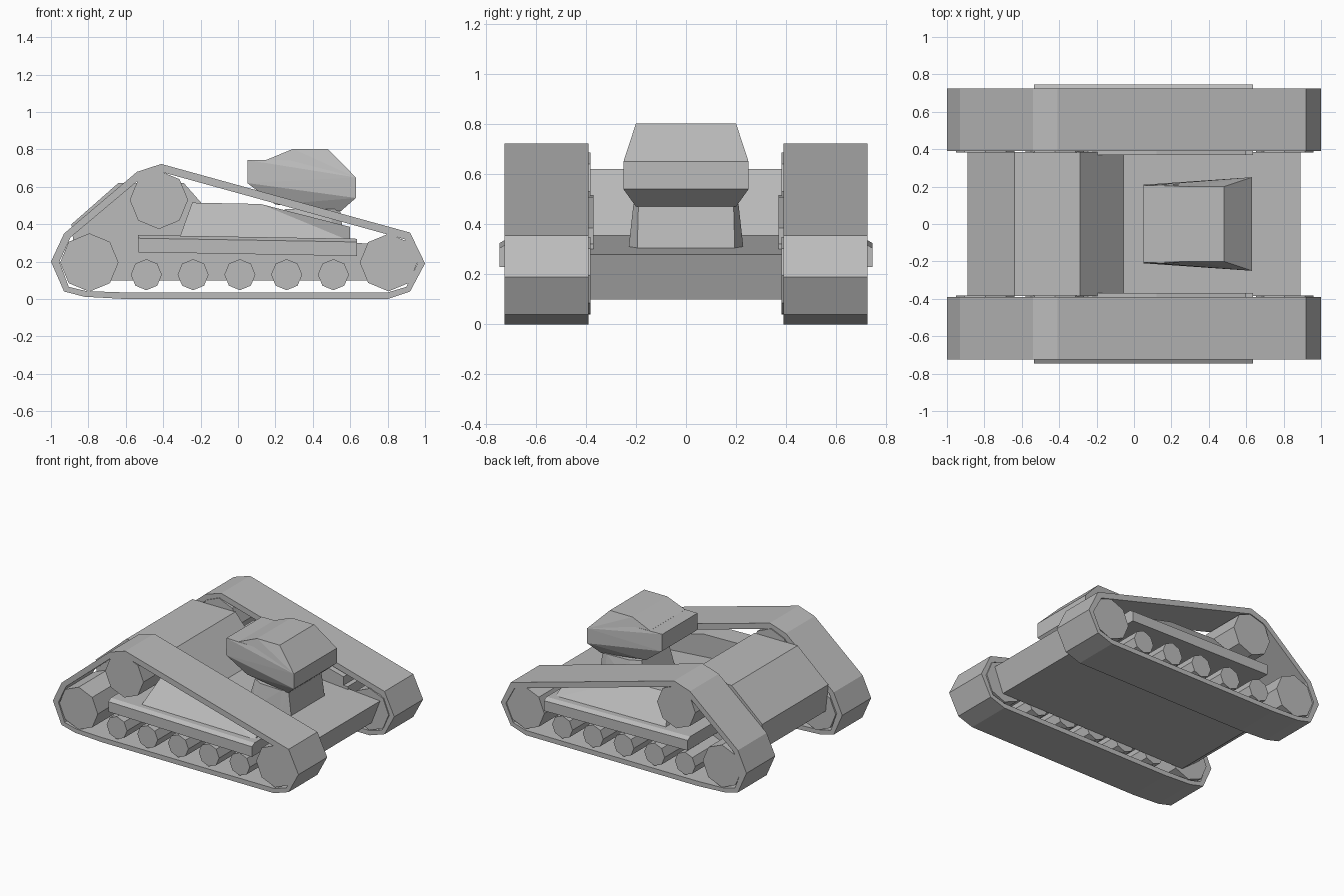
import bpy, bmesh, math
from mathutils import Vector

cube = bpy.data.objects.get("Cube")
if cube:
    bpy.data.objects.remove(cube, do_unlink=True)

grey = bpy.data.materials.new("plain_grey")
grey.use_nodes = True
colour = (0.5, 0.5, 0.5, 1)
grey.diffuse_color = colour
grey.node_tree.nodes["Principled BSDF"].inputs["Base Color"].default_value = colour


def finish(bm, name):
    bmesh.ops.recalc_face_normals(bm, faces=bm.faces)
    mesh = bpy.data.meshes.new(name)
    bm.to_mesh(mesh)
    bm.free()
    mesh.materials.append(grey)
    obj = bpy.data.objects.new(name, mesh)
    bpy.context.collection.objects.link(obj)
    return obj


def prism(name, profile, y0, y1):
    """Extrude an x-z profile between two y positions."""
    bm = bmesh.new()
    a = [bm.verts.new((x, y0, z)) for x, z in profile]
    b = [bm.verts.new((x, y1, z)) for x, z in profile]
    bm.faces.new(a)
    bm.faces.new(b)
    for i in range(len(a)):
        j = (i + 1) % len(a)
        bm.faces.new((a[i], a[j], b[j], b[i]))
    return finish(bm, name)


def band(name, outer, inner, y0, y1):
    """Closed belt between two matching x-z loops."""
    bm = bmesh.new()
    loops = [[bm.verts.new((x, y, z)) for x, z in loop]
             for loop, y in ((outer, y0), (outer, y1), (inner, y1), (inner, y0))]
    n = len(outer)
    for k in range(4):
        p, q = loops[k], loops[(k + 1) % 4]
        for i in range(n):
            j = (i + 1) % n
            bm.faces.new((p[i], p[j], q[j], q[i]))
    return finish(bm, name)


def hull(name, points, mirrored=True):
    """Convex solid around corner points, optionally mirrored across y."""
    bm = bmesh.new()
    for x, y, z in points:
        bm.verts.new((x, y, z))
        if mirrored:
            bm.verts.new((x, -y, z))
    bmesh.ops.convex_hull(bm, input=bm.verts)
    bmesh.ops.dissolve_limit(bm, angle_limit=math.radians(1), verts=bm.verts, edges=bm.edges)
    return finish(bm, name)


def wheel(name, x, z, r, y0, y1):
    pts = [(x + r * math.cos(i * math.pi / 4), z + r * math.sin(i * math.pi / 4)) for i in range(8)]
    return prism(name, pts, y0, y1)


# Central body with raised rear and low sloping deck
prism("body", [(-0.74, 0.1), (-0.87, 0.2), (-0.89, 0.4), (-0.64, 0.62), (-0.29, 0.62),
               (-0.055, 0.355), (0.89, 0.28), (0.82, 0.1)], -0.384, 0.384)

# Track belt outlines
belt_out = [(-1, 0.2), (-0.93, 0.35), (-0.54, 0.68), (-0.41, 0.722), (0.92, 0.355),
            (1, 0.19), (0.92, 0.04), (0.8, 0), (-0.6, 0), (-0.82, 0.012), (-0.93, 0.04)]
belt_in = [(-0.955, 0.2), (-0.895, 0.33), (-0.52, 0.645), (-0.405, 0.678), (0.89, 0.32),
           (0.96, 0.19), (0.9, 0.065), (0.8, 0.035), (-0.6, 0.035), (-0.81, 0.042), (-0.905, 0.065)]

for s, side in ((1, "left"), (-1, "right")):
    band(side + "_track", belt_out, belt_in, s * 0.39, s * 0.725)

    # Wheels: two end wheels, raised idler, five road wheels
    wheel(side + "_rear_wheel", -0.795, 0.195, 0.156, s * 0.382, s * 0.718)
    wheel(side + "_front_wheel", 0.805, 0.195, 0.154, s * 0.382, s * 0.718)
    wheel(side + "_raised_wheel", -0.423, 0.53, 0.156, s * 0.382, s * 0.718)
    for i in range(5):
        wheel(f"{side}_road_wheel_{i + 1}", -0.49 + 0.25 * i, 0.13, 0.083, s * 0.382, s * 0.71)

    # Side ledge with a bevelled outer edge
    hull(side + "_ledge", [(x, s * y, z - d) for x, d in ((-0.535, 0), (0.635, 0.02))
                           for y, z in ((0.37, 0.25), (0.745, 0.25), (0.745, 0.325),
                                        (0.715, 0.342), (0.37, 0.342))], False)

    # Sloped housing above the ledge
    hull(side + "_housing", [(-0.31, s * 0.68, 0.335), (0.6, s * 0.68, 0.31),
                             (-0.245, s * 0.53, 0.515), (0.12, s * 0.53, 0.508),
                             (0.6, s * 0.53, 0.385), (-0.31, s * 0.37, 0.335),
                             (0.6, s * 0.37, 0.31), (-0.245, s * 0.37, 0.515),
                             (0.12, s * 0.37, 0.508), (0.6, s * 0.37, 0.385)], False)

# Turret neck, flared towards the deck
hull("turret_neck", [(0.25, 0.16, 0.48), (0.32, 0.2, 0.48), (0.5, 0.21, 0.48), (0.545, 0.19, 0.48),
                     (0.2, 0.17, 0.3), (0.28, 0.23, 0.3), (0.5, 0.23, 0.3), (0.57, 0.195, 0.3)])

# Turret body and roof
hull("turret_body", [(0.05, 0.21, 0.62), (0.05, 0.205, 0.743), (0.15, 0.205, 0.743),
                     (0.54, 0.22, 0.74), (0.63, 0.25, 0.65), (0.63, 0.25, 0.54),
                     (0.2, 0.18, 0.505), (0.55, 0.2, 0.47)])
hull("turret_roof", [(0.15, 0.205, 0.743), (0.295, 0.2, 0.803), (0.48, 0.2, 0.803),
                     (0.63, 0.25, 0.65), (0.15, 0.2, 0.7)])
